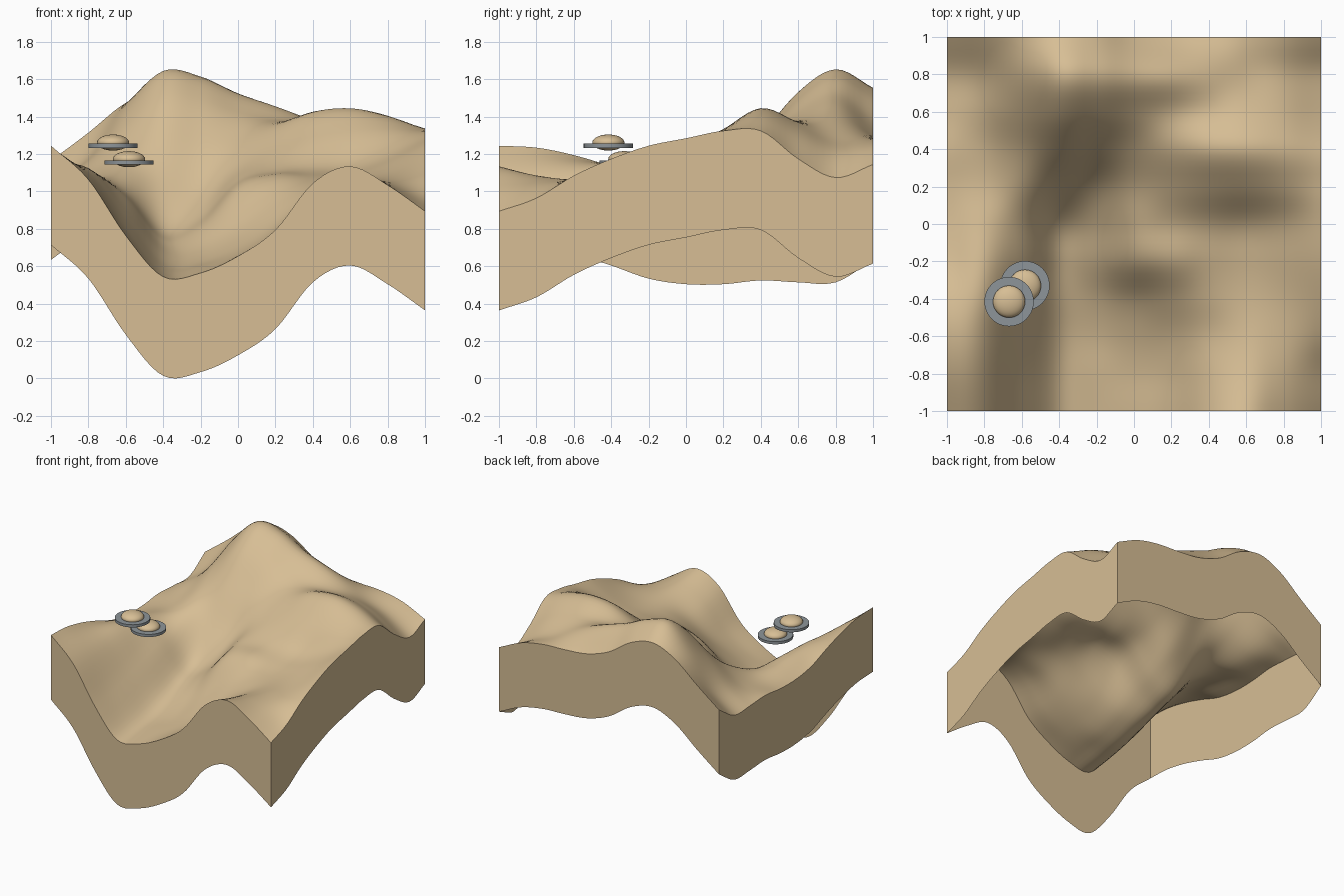
import bpy
import bmesh

cube = bpy.data.objects.get("Cube")
if cube:
    bpy.data.objects.remove(cube, do_unlink=True)


def make_material(name, colour):
    mat = bpy.data.materials.new(name)
    mat.use_nodes = True
    mat.diffuse_color = (*colour, 1)
    shader = mat.node_tree.nodes["Principled BSDF"]
    shader.inputs["Base Color"].default_value = (*colour, 1)
    return mat


sand = make_material("sand tan", (0.68, 0.515, 0.30))
steel = make_material("steel grey", (0.27, 0.30, 0.32))

# Control heights in hundredths: rows run front to back, columns run from -x to +x
CONTROL = [
    [125, 107, 77, 55, 57, 66, 80, 105, 114, 104, 90],
    [124, 109, 80, 58, 60, 67, 79, 100, 109, 105, 97],
    [120, 111, 85, 62, 63, 72, 83, 97, 106, 107, 109],
    [114, 113, 91, 68, 70, 82, 94, 102, 106, 110, 118],
    [107, 112, 97, 74, 81, 101, 108, 108, 109, 115, 125],
    [104, 109, 101, 82, 88, 107, 112, 114, 115, 121, 129],
    [104, 107, 111, 104, 102, 114, 123, 130, 133, 134, 133],
    [106, 110, 122, 130, 127, 128, 135, 143, 145, 141, 133],
    [105, 116, 136, 153, 150, 143, 139, 138, 137, 131, 118],
    [105, 120, 146, 165, 162, 153, 146, 138, 129, 121, 108],
    [117, 132, 148, 156, 151, 138, 131, 129, 128, 124, 115],
]
WALL_DROP = 0.53
CELLS = 60


def spline(values, coord):
    """Smooth curve through evenly spaced values, coord from -1 to 1."""
    last = len(values) - 1
    t = (coord + 1) / 2 * last
    i = min(max(int(t), 0), last - 1)
    t -= i
    b, c = values[i], values[i + 1]
    a = values[i - 1] if i > 0 else 2 * b - c
    d = values[i + 2] if i + 2 <= last else 2 * c - b
    slope_b, slope_c = (c - a) / 2, (d - b) / 2
    bend = 3 * (c - b) - 2 * slope_b - slope_c
    twist = 2 * (b - c) + slope_b + slope_c
    return b + t * (slope_b + t * (bend + t * twist))


def height(x, y):
    return spline([spline(row, x) for row in CONTROL], y) / 100


def finish(obj, mat):
    obj.data.materials.append(mat)
    bpy.ops.object.select_all(action="DESELECT")
    obj.select_set(True)
    bpy.context.view_layer.objects.active = obj
    bpy.ops.object.shade_smooth_by_angle(angle=0.5)


# Hilly ground with side walls, open underneath
bm = bmesh.new()
bmesh.ops.create_grid(bm, x_segments=CELLS, y_segments=CELLS, size=1)
for v in bm.verts:
    v.co.z = height(v.co.x, v.co.y)
rim = [e for e in bm.edges if e.is_boundary]
skirt = bmesh.ops.extrude_edge_only(bm, edges=rim)["geom"]
lower = [g for g in skirt if isinstance(g, bmesh.types.BMVert)]
bmesh.ops.translate(bm, verts=lower, vec=(0, 0, -WALL_DROP))
bmesh.ops.recalc_face_normals(bm, faces=bm.faces)
bm.normal_update()
if sum(f.normal.z for f in bm.faces) < 0:
    bmesh.ops.reverse_faces(bm, faces=bm.faces)
# Rest the lowest wall edge on the floor
low = min(v.co.z for v in bm.verts)
bmesh.ops.translate(bm, verts=bm.verts, vec=(0, 0, -low))
mesh = bpy.data.meshes.new("terrain")
bm.to_mesh(mesh)
bm.free()
terrain = bpy.data.objects.new("terrain", mesh)
bpy.context.collection.objects.link(terrain)
finish(terrain, sand)


# Hovering saucers: a flat disc with a flattened dome through it
def saucer(level, x, y, z):
    bpy.ops.mesh.primitive_cylinder_add(
        vertices=48, radius=0.132, depth=0.022, location=(x, y, z))
    disc = bpy.context.object
    disc.name = level + "_saucer_disc"
    finish(disc, steel)
    bpy.ops.mesh.primitive_uv_sphere_add(
        segments=32, ring_count=16, radius=0.086, location=(x, y, z + 0.017))
    dome = bpy.context.object
    dome.name = level + "_saucer_dome"
    dome.scale.z = 0.5
    finish(dome, sand)


saucer("upper", -0.668, -0.415, 1.244)
saucer("lower", -0.583, -0.33, 1.155)
